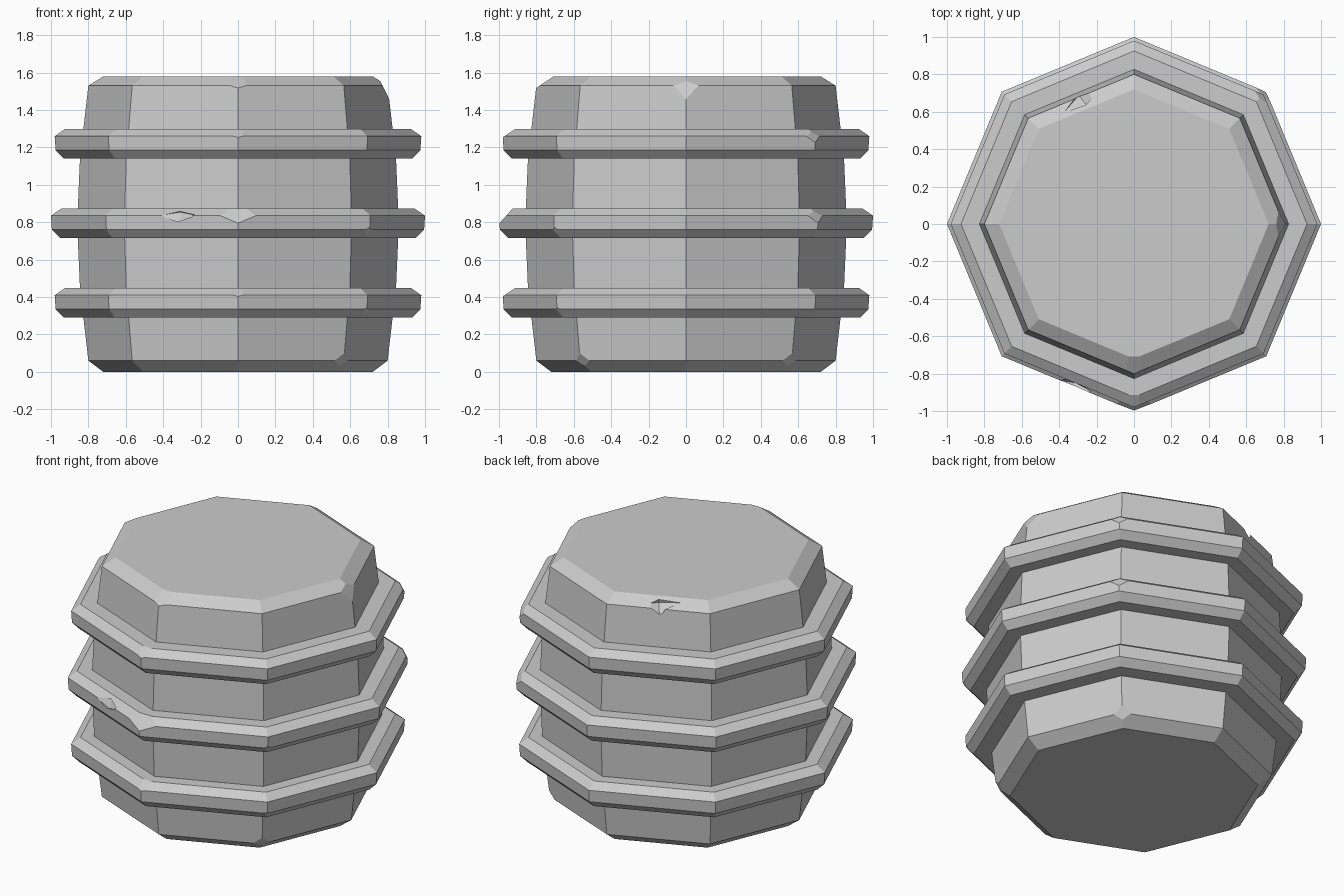
import bpy, bmesh
from math import cos, sin, pi, radians
from mathutils import Vector, Matrix

if "Cube" in bpy.data.objects:
    bpy.data.objects.remove(bpy.data.objects["Cube"])

SIDES = 8


def lathe(profile, closed):
    """Sweep an (r, z) profile round z with eight sides."""
    bm = bmesh.new()
    loops = [[bm.verts.new((r * cos(2 * pi * i / SIDES), r * sin(2 * pi * i / SIDES), z))
              for i in range(SIDES)] for r, z in profile]
    pairs = list(zip(loops, loops[1:]))
    if closed:
        pairs.append((loops[-1], loops[0]))
    for a, b in pairs:
        for i in range(SIDES):
            j = (i + 1) % SIDES
            bm.faces.new((a[i], a[j], b[j], b[i]))
    if not closed:
        bm.faces.new(loops[0][::-1])
        bm.faces.new(loops[-1])
    bmesh.ops.recalc_face_normals(bm, faces=bm.faces[:])
    return bm


def chip(bm, angle, r, z, tilt, turn=0):
    """Shave a corner with a plane through (angle, r, z)."""
    a, n = radians(angle), radians(angle + turn)
    cut = bmesh.ops.bisect_plane(
        bm, geom=bm.verts[:] + bm.edges[:] + bm.faces[:], dist=1e-5,
        plane_co=(r * cos(a), r * sin(a), z),
        plane_no=Vector((cos(n), sin(n), tilt)).normalized(), clear_outer=True)
    edges = [e for e in cut['geom_cut'] if isinstance(e, bmesh.types.BMEdge)]
    bmesh.ops.holes_fill(bm, edges=edges, sides=0)
    bmesh.ops.recalc_face_normals(bm, faces=bm.faces[:])


def finish(name, bm):
    mesh = bpy.data.meshes.new(name)
    bm.to_mesh(mesh)
    bm.free()
    obj = bpy.data.objects.new(name, mesh)
    bpy.context.collection.objects.link(obj)
    return obj


def notch(obj, centre, size, yaw, pitch):
    """Gouge a diamond-shaped dent out of an edge."""
    bm = bmesh.new()
    m = (Matrix.Translation(centre) @ Matrix.Rotation(radians(yaw), 4, 'Z')
         @ Matrix.Rotation(radians(pitch), 4, 'X') @ Matrix.Diagonal((*size, 1)))
    bmesh.ops.create_uvsphere(bm, u_segments=4, v_segments=2, radius=1, matrix=m)
    cutter = finish("notch_cutter", bm)
    cutter.hide_render = True
    mod = obj.modifiers.new("notch", 'BOOLEAN')
    mod.object = cutter
    mod.operation = 'DIFFERENCE'
    mod.solver = 'EXACT'
    bpy.context.view_layer.objects.active = obj
    bpy.ops.object.modifier_apply(modifier=mod.name)
    bpy.data.objects.remove(cutter)


# Barrel body: bulging octagon with bevelled rims
bm = lathe([(0.72, 0), (0.80, 0.06), (0.845, 0.45), (0.86, 0.79),
            (0.845, 1.14), (0.80, 1.53), (0.72, 1.58)], False)
chip(bm, 0, 0.805, 1.465, 0.5)
chip(bm, -90, 0.76, 1.545, 1.5)
for angle in (-45, 45):
    chip(bm, angle, 0.78, 0.06, -0.6)
body = finish("barrel_body", bm)
notch(body, (-0.28, 0.67, 1.56), (0.12, 0.05, 0.07), 38, 20)


# Three hoops: (name, outer radius, bottom z, corner chips)
hoops = [
    ("lower_hoop", 0.98, 0.29, [(-90, 0.94, 0.14, 1.5), (-45, 0.965, 0.04, -0.8)]),
    ("middle_hoop", 1.00, 0.715, [(-90, 0.97, 0.11, 0.9), (-45, 0.98, 0.035, -0.7),
                                  (45, 0.98, 0.115, 0.5)]),
    ("upper_hoop", 0.98, 1.14, [(-90, 0.94, 0.14, 1.5), (45, 0.965, 0.11, 0.5)]),
]
for name, r, z, chips in hoops:
    bm = lathe([(0.79, z), (r - 0.05, z), (r - 0.005, z + 0.045), (r, z + 0.12),
                (r - 0.055, z + 0.158), (0.79, z + 0.158)], True)
    for angle, cr, dz, tilt in chips:
        chip(bm, angle, cr, z + dz, tilt)
    hoop = finish(name, bm)
    if name == "middle_hoop":
        notch(hoop, (-0.32, -0.865, 0.835), (0.11, 0.045, 0.04), -18, 25)
